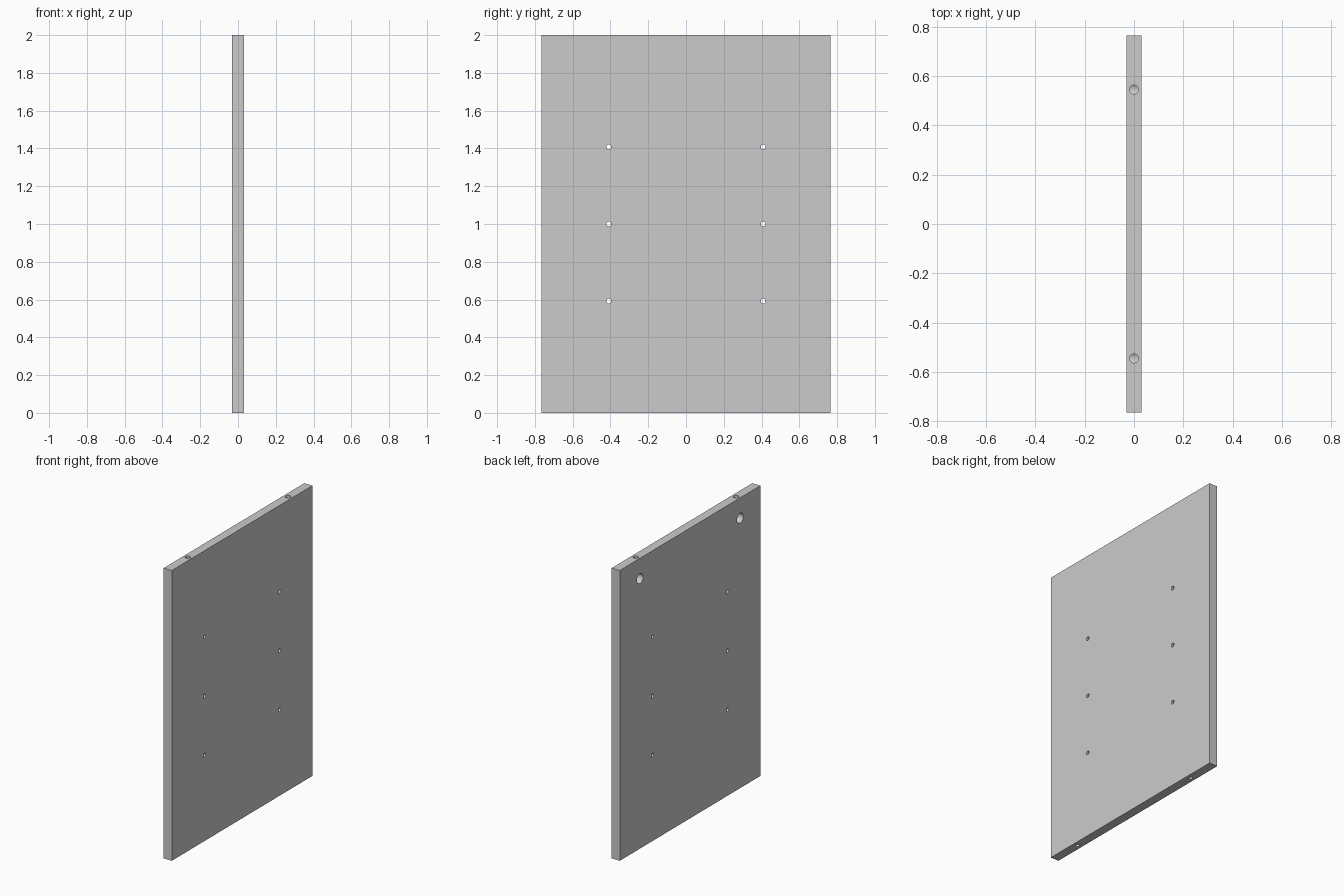
import bpy, math

if "Cube" in bpy.data.objects:
    bpy.data.objects.remove(bpy.data.objects["Cube"])

HX, HY, H = 0.031, 0.765, 2.0      # half thickness, half width, height

# Flat board standing on its edge
bpy.ops.mesh.primitive_cube_add(size=1, location=(0, 0, H / 2))
panel = bpy.context.object
panel.name = "side_panel"
panel.scale = (2 * HX, 2 * HY, H)
bpy.ops.object.transform_apply(location=True, rotation=False, scale=True)


def drill(name, axis, start, end, a, b, r):
    """Cut a round hole along x (a=y, b=z) or z (a=x, b=y)."""
    mid = (start + end) / 2
    loc, rot = ((mid, a, b), (0, math.pi / 2, 0)) if axis == "x" else ((a, b, mid), (0, 0, 0))
    bpy.ops.mesh.primitive_cylinder_add(vertices=32, radius=r, depth=abs(end - start),
                                        location=loc, rotation=rot)
    cutter = bpy.context.object
    cutter.name = name
    cutter.hide_render = True
    bpy.context.view_layer.objects.active = panel
    mod = panel.modifiers.new(name, "BOOLEAN")
    mod.operation = "DIFFERENCE"
    mod.solver = "EXACT"
    mod.object = cutter
    bpy.ops.object.modifier_apply(modifier=mod.name)
    bpy.data.objects.remove(cutter, do_unlink=True)


for side in (-1, 1):
    # Three shelf holes straight through the board
    for z in (0.592, 1.0, 1.408):
        drill("shelf_hole", "x", -0.1, 0.1, side * 0.409, z, 0.013)
    # Blind cam pocket on the -x face, met by a bolt hole from the top edge
    drill("cam_pocket", "x", -0.1, 0.018, side * 0.545, 1.86, 0.034)
    drill("bolt_hole", "z", 1.86, 2.1, 0, side * 0.545, 0.018)
    # Smaller pilot hole in the bottom edge
    drill("pilot_hole", "z", -0.1, 0.13, 0, side * 0.545, 0.012)

# Smooth hole walls, sharp edges
bpy.ops.object.select_all(action="DESELECT")
panel.select_set(True)
bpy.context.view_layer.objects.active = panel
bpy.ops.object.shade_smooth_by_angle(angle=math.radians(30))
